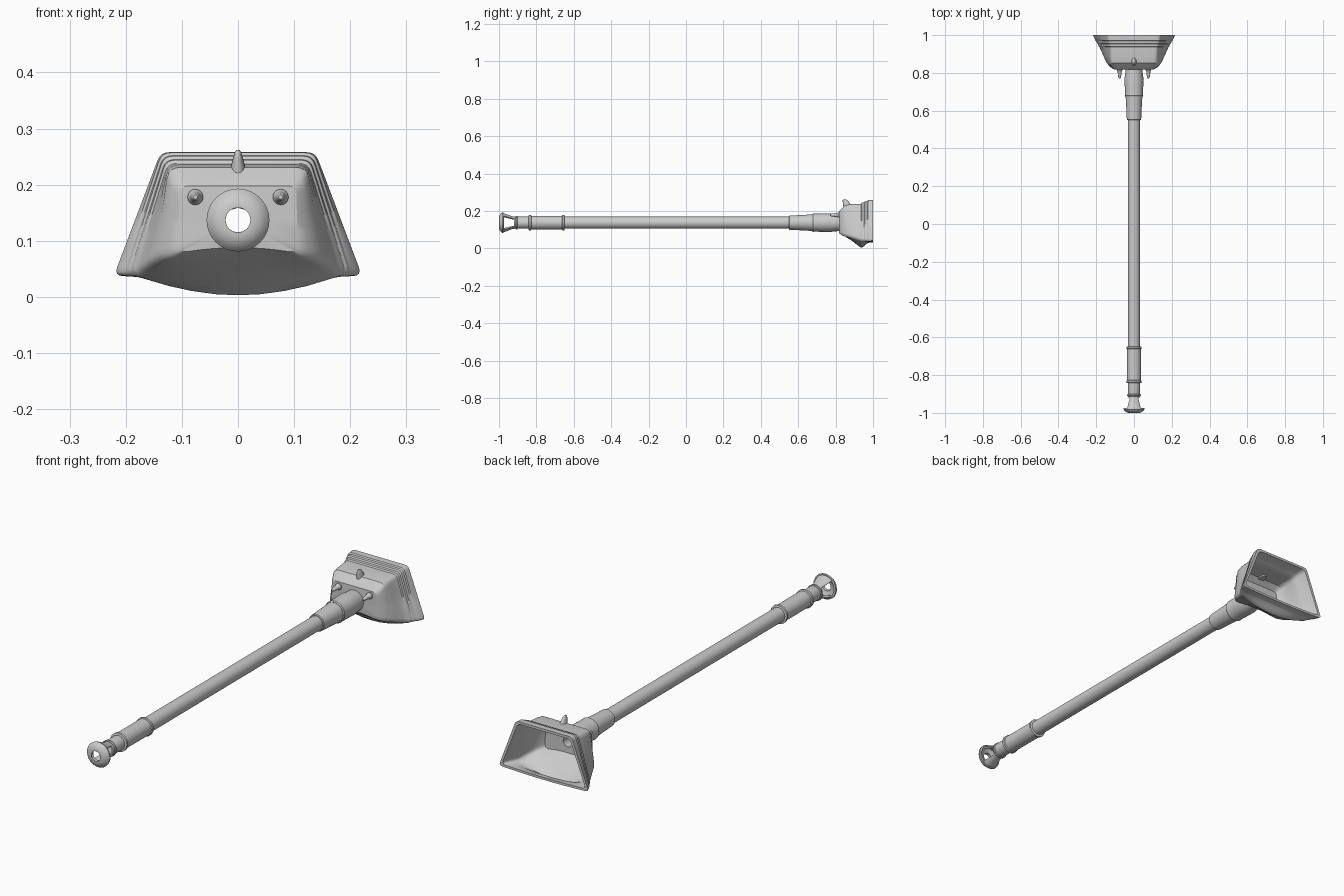
import bpy, bmesh, math
from mathutils import Vector

if "Cube" in bpy.data.objects:
    bpy.data.objects.remove(bpy.data.objects["Cube"])

ZC = 0.137      # height of the tube axis
BORE = 0.022    # radius of the open bore

grey = bpy.data.materials.new("plain grey")
grey.diffuse_color = (0.6, 0.6, 0.6, 1)
grey.use_nodes = True
grey.node_tree.nodes["Principled BSDF"].inputs["Base Color"].default_value = grey.diffuse_color


def loft(name, loops, ring=True, closed=True, angle=32):
    """Skin a list of equal-length point loops."""
    bm = bmesh.new()
    rows = [[bm.verts.new(p) for p in lp] for lp in loops]
    n = len(rows[0])
    for i in range(len(rows) if closed else len(rows) - 1):
        a, b = rows[i], rows[(i + 1) % len(rows)]
        for j in range(n if ring else n - 1):
            k = (j + 1) % n
            bm.faces.new((a[j], a[k], b[k], b[j]))
    if not ring:                       # cap the two cut ends of a segment
        bm.faces.new([r[0] for r in rows])
        bm.faces.new([r[-1] for r in rows])
    elif not closed:                   # cap a solid loft
        bm.faces.new(rows[0])
        bm.faces.new(rows[-1])
    bmesh.ops.recalc_face_normals(bm, faces=bm.faces)
    me = bpy.data.meshes.new(name)
    bm.to_mesh(me)
    bm.free()
    ob = bpy.data.objects.new(name, me)
    bpy.context.collection.objects.link(ob)
    me.materials.append(grey)
    bpy.ops.object.select_all(action='DESELECT')
    ob.select_set(True)
    bpy.context.view_layer.objects.active = ob
    bpy.ops.object.shade_smooth_by_angle(angle=math.radians(angle))
    return ob


def lathe(name, profile, x=0, z=ZC, start=0, sweep=360, n=32, closed=True):
    """Turn a (y, radius) profile about an axis along y."""
    full = sweep == 360
    count = n if full else n + 1
    angs = [math.radians(start + sweep * i / n) for i in range(count)]
    return loft(name, [[(x + r * math.cos(a), y, z + r * math.sin(a)) for a in angs]
                       for y, r in profile], ring=full, closed=closed)


def hollow(profile):
    """Close an outer profile with the bore."""
    return profile + [(profile[-1][0], BORE), (profile[0][0], BORE)]


# Long tube and its sleeves
lathe("long_tube", hollow([(-0.92, 0.029), (-0.905, 0.032), (-0.84, 0.032), (0.56, 0.032)]))
lathe("front_sleeve", hollow([(-0.842, 0.035), (-0.84, 0.041), (-0.83, 0.041), (-0.827, 0.037),
                              (-0.662, 0.037), (-0.66, 0.041), (-0.651, 0.041), (-0.649, 0.035)]))
lathe("neck_ring", hollow([(-0.912, 0.033), (-0.909, 0.036), (-0.903, 0.036), (-0.90, 0.033)]))
lathe("tapered_sleeve", hollow([(0.55, 0.035), (0.553, 0.038), (0.62, 0.041), (0.685, 0.045)]))
lathe("rear_collar", hollow([(0.675, 0.046), (0.68, 0.049), (0.69, 0.048), (0.73, 0.049),
                             (0.77, 0.050), (0.80, 0.046), (0.832, 0.045)]))

# Open tip: domed ring held by two flared arms
lathe("tip_ring", [(-1.0, BORE), (-1.0, 0.030), (-0.996, 0.041), (-0.989, 0.050), (-0.981, 0.056),
                   (-0.975, 0.055), (-0.974, 0.047), (-0.982, 0.036), (-0.986, BORE)])
for name, start in (("tip_arm_upper", 45), ("tip_arm_lower", 225)):
    lathe(name, [(-0.98, 0.052), (-0.955, 0.044), (-0.93, 0.034), (-0.908, 0.031),
                 (-0.908, 0.023), (-0.93, 0.026), (-0.955, 0.035), (-0.98, 0.042)],
          start=start, sweep=90, n=14)


# Flared hood
def half_section(t, zt, b, zc, zm, rnd):
    """Right half of a rounded trapezoid with a bowed base, top to bottom."""
    top, bot = Vector((t, zt)), Vector((b, zc))
    base = lambda x: zm + (zc - zm) * (x / b) ** 2
    side = (bot - top).normalized()

    def corner(p0, p, p1):
        return [p0 * (1 - s) ** 2 + p * 2 * s * (1 - s) + p1 * s * s
                for s in (0, 0.25, 0.5, 0.75, 1)]
    pts = [Vector((0, zt)), Vector((t * 0.4, zt))]
    pts += corner(Vector((t - rnd, zt)), top, top + side * rnd)
    pts += [top.lerp(bot, s) for s in (0.35, 0.5, 0.65)]
    pts += corner(bot - side * rnd, bot, Vector((b - rnd, base(b - rnd))))
    pts += [Vector((b * s, base(b * s))) for s in (0.65, 0.45, 0.22, 0)]
    return pts


def section(y, *args):
    half = half_section(*args)
    full = half + [Vector((-p.x, p.y)) for p in half[-2:0:-1]]
    return [(p.x, y, p.y) for p in full]


def circle_like(loop, y, r):
    """Circle whose points line up with those of a section."""
    out = []
    for x, _, z in loop:
        d = Vector((x, z - ZC)).normalized() * r
        out.append((d.x, y, ZC + d.y))
    return out


# y, top half width, top z, base half width, corner z, base middle z, rounding
stations = [(0.819, 0.104, 0.198, 0.106, 0.078, 0.088, 0.016),
            (0.829, 0.117, 0.209, 0.124, 0.069, 0.080, 0.020),
            (0.852, 0.124, 0.231, 0.148, 0.062, 0.062, 0.022),
            (0.885, 0.124, 0.236, 0.163, 0.055, 0.042, 0.020),
            (0.915, 0.124, 0.237, 0.177, 0.047, 0.018, 0.018),
            (0.936, 0.125, 0.238, 0.186, 0.042, 0.003, 0.016),
            (0.940, 0.128, 0.244, 0.190, 0.041, 0.004, 0.016),
            (0.952, 0.129, 0.245, 0.194, 0.040, 0.012, 0.016),
            (0.956, 0.132, 0.251, 0.199, 0.040, 0.016, 0.016),
            (0.968, 0.133, 0.252, 0.204, 0.039, 0.026, 0.016),
            (0.972, 0.136, 0.257, 0.209, 0.038, 0.029, 0.016),
            (1.000, 0.138, 0.258, 0.221, 0.038, 0.032, 0.016)]
outer = [section(*s) for s in stations]
inner = []
for i in (11, 9, 7, 5, 4, 3, 2, 1):
    y, t, zt, b, zc, zm, rnd = stations[i]
    y += 0.006 if y < 0.9 else 0
    inner.append(section(y, t - 0.010, zt - 0.011, b - 0.015, zc + 0.010, zm + 0.010, rnd))
loft("hood", [circle_like(outer[0], 0.817, 0.044)] + outer + inner
     + [circle_like(inner[-1], 0.835, BORE)], angle=30)

# Small pegs either side of the collar
for name, x in (("left_peg", -0.076), ("right_peg", 0.076)):
    lathe(name, [(0.825, 0.014), (0.812, 0.014), (0.808, 0.011), (0.79, 0.009),
                 (0.775, 0.007), (0.771, 0.004)], x=x, z=0.178, n=16, closed=False)

# Leaning stud on top of the hood
stud = []
for y, z, rx, ry in ((0.866, 0.215, 0.015, 0.024), (0.861, 0.232, 0.013, 0.021),
                     (0.855, 0.247, 0.009, 0.017), (0.851, 0.257, 0.006, 0.013),
                     (0.849, 0.262, 0.003, 0.006)):
    stud.append([(rx * math.cos(a), y + ry * math.sin(a), z)
                 for a in (math.tau * i / 16 for i in range(16))])
loft("top_stud", stud, closed=False, angle=50)
